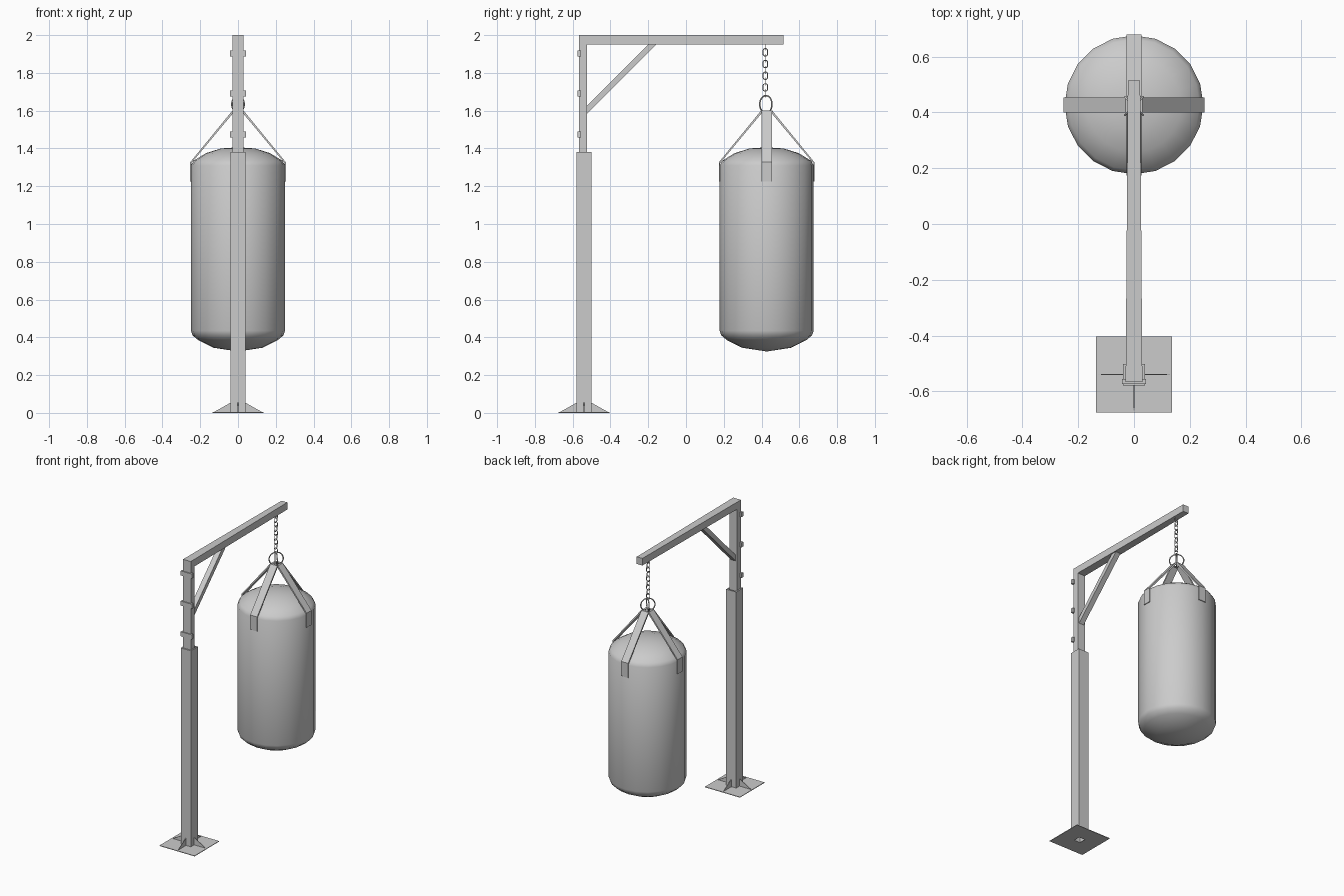
import bpy, bmesh
from math import pi, sin, cos, radians
from mathutils import Matrix, Vector

if "Cube" in bpy.data.objects:
    bpy.data.objects.remove(bpy.data.objects["Cube"])

grey = bpy.data.materials.new("plain grey")
grey.use_nodes = True
grey.diffuse_color = (0.6, 0.6, 0.6, 1)
grey.node_tree.nodes["Principled BSDF"].inputs["Base Color"].default_value = (0.6, 0.6, 0.6, 1)

POST_Y = -0.54
BAG_Y = 0.427


def finish(name, bm, smooth=None):
    bmesh.ops.recalc_face_normals(bm, faces=bm.faces)
    mesh = bpy.data.meshes.new(name)
    bm.to_mesh(mesh)
    bm.free()
    mesh.materials.append(grey)
    ob = bpy.data.objects.new(name, mesh)
    bpy.context.collection.objects.link(ob)
    if smooth:
        bpy.ops.object.select_all(action='DESELECT')
        ob.select_set(True)
        bpy.context.view_layer.objects.active = ob
        bpy.ops.object.shade_smooth_by_angle(angle=radians(smooth))
    return ob


def prism(name, points, offset):
    """Extrude a closed planar outline along an offset."""
    bm = bmesh.new()
    face = bm.faces.new([bm.verts.new(p) for p in points])
    ext = bmesh.ops.extrude_face_region(bm, geom=[face])
    verts = [g for g in ext["geom"] if isinstance(g, bmesh.types.BMVert)]
    bmesh.ops.translate(bm, verts=verts, vec=offset)
    if not any(f is face for f in bm.faces):
        bm.faces.new([v for v in face.verts])
    return finish(name, bm)


def side_prism(name, outline, half):
    return prism(name, [(-half, y, z) for y, z in outline], (2 * half, 0, 0))


def box(name, x, y0, y1, z0, z1):
    return side_prism(name, [(y0, z0), (y1, z0), (y1, z1), (y0, z1)], x)


def square_tube(name, outer, inner, z0, z1):
    """Square ring section, open at both ends."""
    bm = bmesh.new()
    loops = []
    for r, z in ((outer, z0), (outer, z1), (inner, z1), (inner, z0)):
        loops.append([bm.verts.new((r * a, POST_Y + r * b, z))
                      for a, b in ((-1, -1), (1, -1), (1, 1), (-1, 1))])
    for k in range(4):
        a, b = loops[k], loops[(k + 1) % 4]
        for i in range(4):
            j = (i + 1) % 4
            bm.faces.new((a[i], a[j], b[j], b[i]))
    return finish(name, bm)


def wire_loop(name, centre, radius, stretch, wire, turn, steps=20):
    """Upright wire loop: a circle with straight sides added for chain links."""
    bm = bmesh.new()
    rings = []
    for i in range(steps):
        a = 2 * pi * (i + 0.5) / steps
        out = Vector((cos(a), 0, sin(a)))
        mid = out * radius + Vector((0, 0, stretch if out.z > 0 else -stretch))
        rings.append([bm.verts.new(mid + wire * (cos(b) * out + Vector((0, sin(b), 0))))
                      for b in (k * pi / 3 for k in range(6))])
    for i in range(steps):
        a, b = rings[i], rings[(i + 1) % steps]
        for k in range(6):
            j = (k + 1) % 6
            bm.faces.new((a[k], a[j], b[j], b[k]))
    bm.transform(Matrix.Translation(centre) @ Matrix.Rotation(radians(turn), 4, 'Z'))
    return finish(name, bm, 60)


# Foot: plate with a square hole, sleeve post and four gussets
square_tube("base_plate", 0.136, 0.024, 0, 0.004)
square_tube("lower_post", 0.039, 0.03, 0.002, 1.38)
for n in range(4):
    gusset = prism("gusset", [(0.036, -0.002, 0.002), (0.132, -0.002, 0.002),
                              (0.036, -0.002, 0.056)], (0, 0.004, 0))
    gusset.data.transform(Matrix.Translation((0, POST_Y, 0)) @ Matrix.Rotation(n * pi / 2, 4, 'Z'))

# Upper post, clamps and diagonal brace
box("upper_post", 0.03, -0.567, -0.523, 1.3, 1.96)
for z in (1.475, 1.69, 1.902):
    box("clamp", 0.043, -0.574, -0.556, z - 0.016, z + 0.016)
side_prism("diagonal_brace", [(-0.525, 1.583), (-0.155, 1.952),
                              (-0.198, 1.952), (-0.525, 1.626)], 0.019)

# Arm, slightly narrower at its free end
prism("top_arm", [(-0.03, -0.567, 1.95), (0.03, -0.567, 1.95),
                  (0.022, 0.515, 1.95), (-0.022, 0.515, 1.95)], (0, 0, 0.05))

# Chain and crossed hanging rings
LINKS = 9
for i in range(LINKS):
    wire_loop("chain_link", (0, 0.42, 1.94 - i * 0.031), 0.013, 0.007, 0.0025, 90 * (i % 2), 12)
for turn in (45, 135):
    wire_loop("hanging_ring", (0, 0.423, 1.634), 0.046, 0, 0.004, turn)

# Bag: turned profile with domed ends
bm = bmesh.new()
profile = [(0, 0.325), (0.13, 0.345), (0.21, 0.385), (0.24, 0.41), (0.249, 0.435),
           (0.249, 1.31), (0.235, 1.335), (0.17, 1.375), (0.09, 1.4), (0, 1.406)]
pts = [bm.verts.new((0, r, z)) for r, z in profile]
edges = [bm.edges.new(pair) for pair in zip(pts, pts[1:])]
bmesh.ops.spin(bm, geom=pts + edges, cent=(0, 0, 0), axis=(0, 0, 1), angle=2 * pi, steps=20)
bmesh.ops.remove_doubles(bm, verts=bm.verts, dist=0.0005)
bm.transform(Matrix.Translation((0, BAG_Y, 0)))
finish("punch_bag", bm, 50)

# Four straps from the rings, over the rim and down the side
for n in range(4):
    strap = side_prism("strap", [(0.015, 1.6), (0.03, 1.6), (0.253, 1.327), (0.253, 1.225),
                                 (0.247, 1.225), (0.247, 1.322)], 0.027)
    strap.data.transform(Matrix.Translation((0, BAG_Y, 0)) @ Matrix.Rotation(n * pi / 2, 4, 'Z'))
